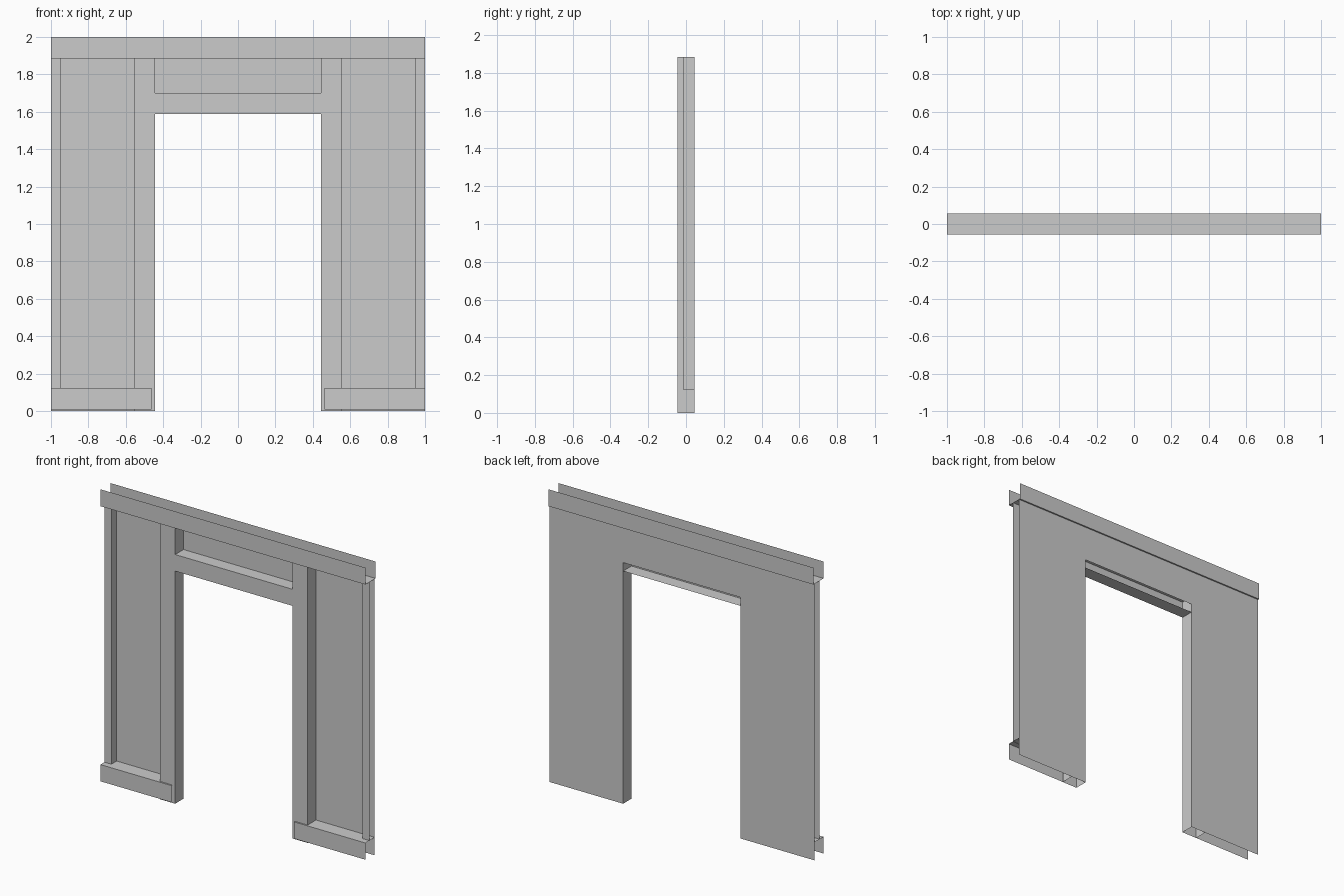
import bpy
from mathutils import Vector

if "Cube" in bpy.data.objects:
    bpy.data.objects.remove(bpy.data.objects["Cube"])


def sheet(name, profile, axis, start, end):
    """Sweep an open 2D profile along x (profile = y,z) or z (profile = x,y)."""
    def point(p, t):
        return Vector((t, *p)) if axis == 'x' else Vector((*p, t))
    verts = [point(p, t) for t in (start, end) for p in profile]
    n = len(profile)
    faces = [(i, i + 1, n + i + 1, n + i) for i in range(n - 1)]
    mesh = bpy.data.meshes.new(name)
    mesh.from_pydata(verts, [], faces)
    obj = bpy.data.objects.new(name, mesh)
    bpy.context.collection.objects.link(obj)
    return obj


def mirrored(obj):
    obj.modifiers.new("Mirror", 'MIRROR')
    return obj


D = 0.045        # half depth of the frame
R = 0.055        # half depth of the rails
TOP = 1.885      # underside of the top rail
OPEN = 0.443     # half width of the doorway
HEAD = 1.645     # panel edge above the doorway

# Upward-facing top channel
sheet("top_rail", [(-R, 2), (-R, TOP), (R, TOP), (R, 2)], 'x', -1, 1)

# Back panel: two side leaves and the strip over the doorway
mirrored(sheet("back_panel_side", [(OPEN, D), (1, D)], 'z', 0, TOP))
sheet("back_panel_over_door", [(D, HEAD), (D, TOP)], 'x', -OPEN, OPEN)

# Door jambs, open to the panel behind
mirrored(sheet("door_jamb",
               [(OPEN, D), (OPEN, -D), (0.557, -D), (0.557, D)],
               'z', 0, TOP))

# Shallow end studs, open at the outer side
mirrored(sheet("end_stud", [(1, -0.012), (0.947, -0.012), (0.947, D)],
               'z', 0.12, TOP))

# Bottom rails: front sheet with a top flange
mirrored(sheet("bottom_rail", [(-R, 0.008), (-R, 0.122), (D, 0.122)],
               'x', 0.463, 1))

# Door header channel
sheet("door_header", [(D, 1.587), (-D, 1.587), (-D, 1.7), (D, 1.7)],
      'x', -OPEN, OPEN)
